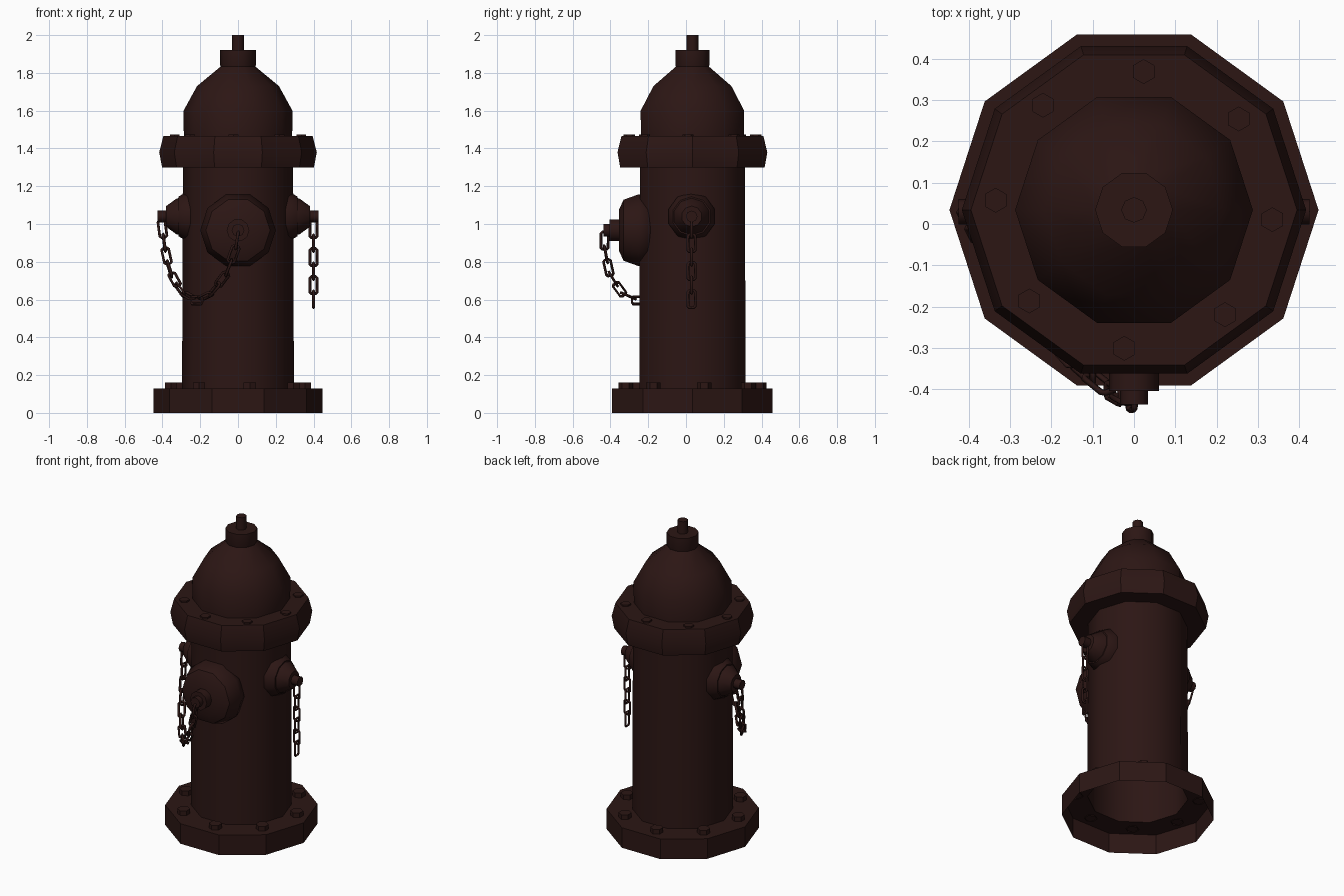
import bpy, bmesh, math
from mathutils import Vector, Matrix

if "Cube" in bpy.data.objects:
    bpy.data.objects.remove(bpy.data.objects["Cube"])

CY = 0.034  # hydrant axis offset in y

iron = bpy.data.materials.new("dark_red_iron")
iron.diffuse_color = (0.025, 0.008, 0.007, 1)
iron.use_nodes = True
iron.node_tree.nodes["Principled BSDF"].inputs["Base Color"].default_value = iron.diffuse_color


def finish(obj, angle):
    obj.data.materials.append(iron)
    bpy.ops.object.select_all(action='DESELECT')
    obj.select_set(True)
    bpy.context.view_layer.objects.active = obj
    if angle:
        bpy.ops.object.shade_smooth_by_angle(angle=math.radians(angle))


def lathe(name, profile, sides=10, place=None, angle=40, cap_end=True):
    """Revolve (radius, height) points around local z."""
    bm = bmesh.new()
    rings = []
    for r, h in profile:
        rings.append([bm.verts.new((r * math.cos(2 * math.pi * i / sides),
                                    r * math.sin(2 * math.pi * i / sides), h))
                      for i in range(sides)])
    for a, b in zip(rings, rings[1:]):
        for i in range(sides):
            j = (i + 1) % sides
            bm.faces.new((a[i], a[j], b[j], b[i]))
    if cap_end:
        bm.faces.new(rings[-1])
    bm.transform(place or Matrix.Translation((0, CY, 0)))
    me = bpy.data.meshes.new(name)
    bm.to_mesh(me)
    bm.free()
    obj = bpy.data.objects.new(name, me)
    bpy.context.collection.objects.link(obj)
    finish(obj, angle)
    return obj


def bolts(name, ring, radius, z0, z1, start):
    for k in range(8):
        a = math.radians(start + 45 * k)
        m = Matrix.Translation((ring * math.cos(a), CY + ring * math.sin(a), 0)) @ Matrix.Rotation(math.pi / 6, 4, 'Z')
        lathe(f"{name}_{k + 1}", [(radius, z0), (radius, z1)], 6, m, 0)


def chain(name, points, count, first_side):
    """Links spaced evenly along a polyline, alternately turned by 90 degrees."""
    pts = [Vector(p) for p in points]
    lens = [(b - a).length for a, b in zip(pts, pts[1:])]
    total = sum(lens)

    def at(d):
        for a, b, l in zip(pts, pts[1:], lens):
            if d <= l:
                return a.lerp(b, d / l)
            d -= l
        return pts[-1]

    cu = bpy.data.curves.new(name, 'CURVE')
    cu.dimensions = '3D'
    cu.bevel_depth = 0.008
    cu.bevel_resolution = 0
    step = total / count
    half, w, c = step / 2 + 0.008, 0.019, 0.008
    shape = [(-half, -w + c), (-half + c, -w), (half - c, -w), (half, -w + c),
             (half, w - c), (half - c, w), (-half + c, w), (-half, w - c)]
    for k in range(count):
        mid = at((k + 0.5) * step)
        t = (at((k + 1) * step) - at(k * step)).normalized()
        s = Vector(first_side)
        s = (s - t * s.dot(t)).normalized()
        if k % 2:
            s = t.cross(s)
        sp = cu.splines.new('POLY')
        sp.points.add(len(shape) - 1)
        sp.use_cyclic_u = True
        for p, (u, v) in zip(sp.points, shape):
            p.co = (*(mid + t * u + s * v), 1)
    obj = bpy.data.objects.new(name, cu)
    bpy.context.collection.objects.link(obj)
    finish(obj, 0)
    bpy.ops.object.convert(target='MESH')


# Base plate, open underneath, and hollow barrel
lathe("base", [(0.447, 0), (0.447, 0.13), (0.295, 0.13)], angle=30, cap_end=False)
lathe("barrel", [(0.296, 0.13), (0.292, 1.31)], cap_end=False)

# Bonnet flange
lathe("flange", [(0.29, 1.30), (0.402, 1.30), (0.417, 1.38), (0.395, 1.465), (0.285, 1.465)],
      angle=30, cap_end=False)

# Dome, collar and operating nut
lathe("dome", [(0.287, 1.465), (0.288, 1.60), (0.217, 1.73), (0.09, 1.835)])
lathe("collar", [(0.084, 1.815), (0.094, 1.84), (0.094, 1.92)])
lathe("operating_nut", [(0.031, 1.92), (0.031, 2.0)], 8, angle=50)

# Bolts
bolts("flange_bolt", 0.336, 0.03, 1.46, 1.475, -4)
bolts("base_bolt", 0.36, 0.038, 0.125, 0.16, -80)

# Front outlet cap, pointing to -y
front = Matrix.Translation((0, 0, 0.967)) @ Matrix.Rotation(math.pi / 2, 4, 'X')
lathe("front_cap", [(0.14, 0.165), (0.182, 0.195), (0.20, 0.25), (0.17, 0.33), (0.115, 0.355)], 10, front)
lathe("front_cap_stem", [(0.06, 0.35), (0.06, 0.405)], 10, front)
lathe("front_cap_nut", [(0.034, 0.40), (0.034, 0.437)], 8, front, 50)

# Side outlet caps, mirrored left and right
for side, s in (("right", 1), ("left", -1)):
    m = Matrix.Translation((0, 0.03, 1.04)) @ Matrix.Rotation(s * math.pi / 2, 4, 'Y')
    lathe(side + "_cap_ring", [(0.128, 0.23), (0.128, 0.275), (0.105, 0.315), (0.098, 0.315)], 10, m)
    lathe(side + "_cap", [(0.10, 0.30), (0.095, 0.325), (0.055, 0.38)], 10, m)
    lathe(side + "_cap_nut", [(0.031, 0.36), (0.031, 0.425)], 8, m, 50)

# Chains: one hanging free, one slung from left cap to front cap
chain("right_chain", [(0.40, 0.03, 1.01), (0.40, 0.03, 0.565)], 6, (1, 0, 0))
chain("front_chain", [(-0.405, 0.03, 1.01), (-0.385, -0.01, 0.86), (-0.36, -0.06, 0.75),
                      (-0.30, -0.15, 0.64), (-0.22, -0.25, 0.595), (-0.14, -0.34, 0.635),
                      (-0.06, -0.405, 0.74), (-0.01, -0.432, 0.88), (0, -0.43, 0.95)], 14, (1, 0, 0))

# Consistent outward normals on the solid parts
for obj in bpy.data.objects:
    if obj.name.startswith(("base", "flange_bolt")) or "cap" in obj.name:
        bm = bmesh.new()
        bm.from_mesh(obj.data)
        bmesh.ops.recalc_face_normals(bm, faces=bm.faces)
        bm.to_mesh(obj.data)
        bm.free()
